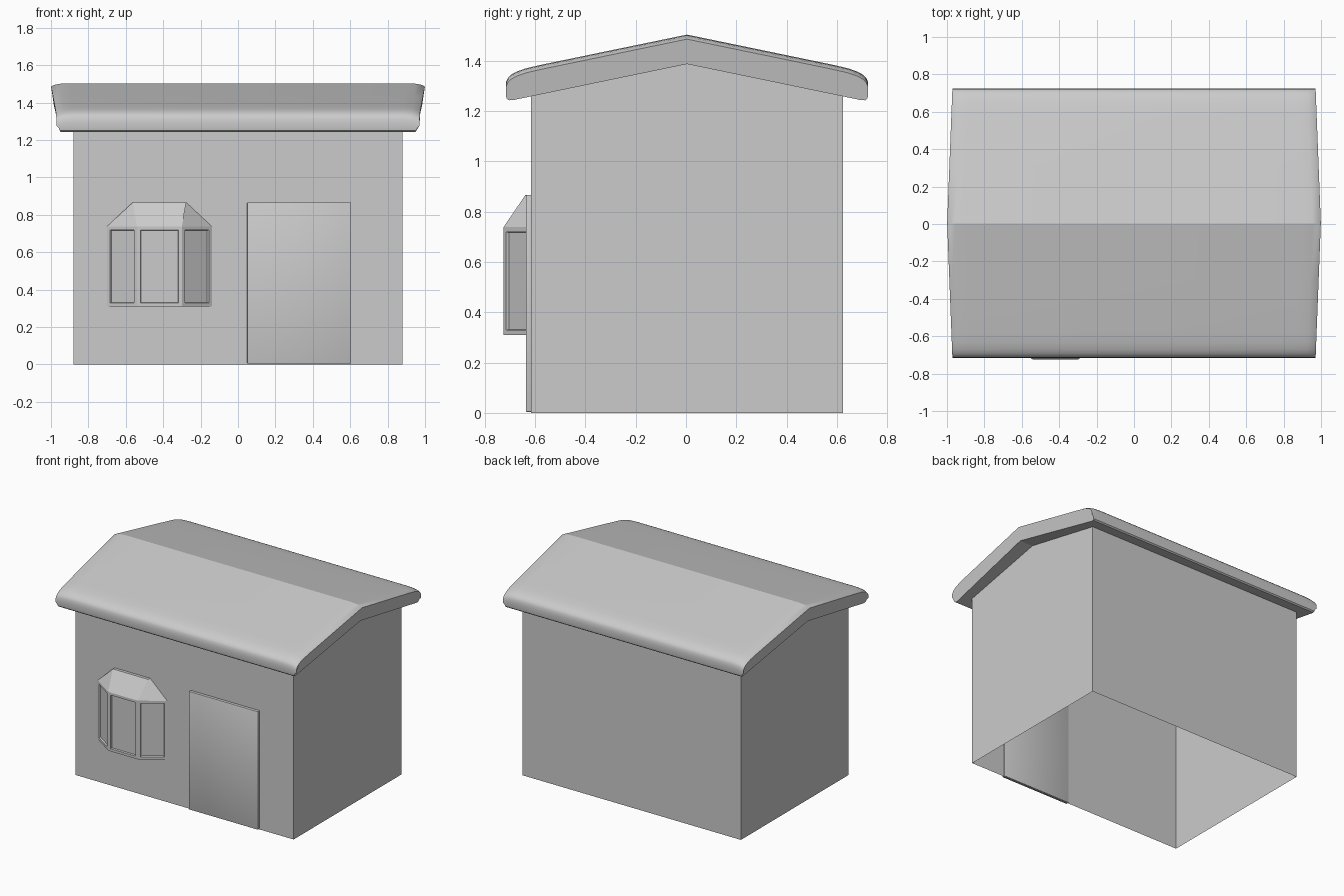
import bpy, bmesh, math

if "Cube" in bpy.data.objects:
    bpy.data.objects.remove(bpy.data.objects["Cube"])

OFF = 0.004  # ridge line position in y


def finish(name, bm, angle=None, recalc=True):
    if recalc:
        bmesh.ops.recalc_face_normals(bm, faces=bm.faces[:])
    me = bpy.data.meshes.new(name)
    bm.to_mesh(me)
    bm.free()
    ob = bpy.data.objects.new(name, me)
    bpy.context.collection.objects.link(ob)
    if angle:
        bpy.ops.object.select_all(action='DESELECT')
        ob.select_set(True)
        bpy.context.view_layer.objects.active = ob
        bpy.ops.object.shade_smooth_by_angle(angle=math.radians(angle))
    return ob


# House walls: gabled shell, open underneath, topped by the roof
bm = bmesh.new()
X, Y, EAVE, PEAK = 0.88, 0.62, 1.262, 1.39
plan = [(-X, -Y), (X, -Y), (X, Y), (-X, Y)]
lo = [bm.verts.new((x, y + OFF, 0)) for x, y in plan]
hi = [bm.verts.new((x, y + OFF, EAVE)) for x, y in plan]
peak = {s: bm.verts.new((s * X, OFF, PEAK)) for s in (-1, 1)}
bm.faces.new((lo[0], lo[1], hi[1], hi[0]))
bm.faces.new((lo[1], lo[2], hi[2], peak[1], hi[1]))
bm.faces.new((lo[2], lo[3], hi[3], hi[2]))
bm.faces.new((lo[3], lo[0], hi[0], peak[-1], hi[3]))
finish("walls", bm, recalc=False)

# Roof: folded slab with rounded eaves and softened, slightly tapered ends
top = [(0, 1.503), (0.3, 1.441), (0.58, 1.383), (0.64, 1.369), (0.675, 1.357),
       (0.697, 1.345), (0.711, 1.332), (0.718, 1.318), (0.72, 1.295)]
under = [(0.72, 1.265), (0.717, 1.25), (0.708, 1.242), (0.69, 1.243), (0.3, 1.324), (0, 1.386)]
half = [(v, z, True) for v, z in top] + [(v, z, False) for v, z in under]
n = len(half)
profile = half + [(-v, z, t) for v, z, t in half[-2:0:-1]]
# (end position, drop of the upper surface)
stations = [(0.90, 0.0), (0.95, 0.003), (0.98, 0.009), (0.995, 0.018)]
stations = [(-x, d) for x, d in stations[::-1]] + stations
bm = bmesh.new()
rings = []
for x, drop in stations:
    ring = []
    for v, z, is_top in profile:
        a = abs(v) / 0.72
        mid = 1.443 - 0.206 * abs(v)
        k = 1 - 0.028 * a - max(0, mid - z) * (0.25 + 0.15 * a)
        ring.append(bm.verts.new((x * k * 1.004, v + OFF, z - (drop if is_top else 0))))
    rings.append(ring)
m = len(profile)
for a, b in zip(rings, rings[1:]):
    for i in range(m):
        j = (i + 1) % m
        bm.faces.new((a[i], a[j], b[j], b[i]))
for ring in (rings[0], rings[-1]):
    bm.faces.new(ring[:n])
    bm.faces.new(ring[n - 1:] + ring[:1])
finish("roof", bm, 22.5)

# Door: thin slab with softened edges
bm = bmesh.new()
bmesh.ops.create_cube(bm, size=1)
for v in bm.verts:
    v.co = (0.327 + v.co.x * 0.556, -0.624 + v.co.y * 0.024, 0.435 + v.co.z * 0.862)
bmesh.ops.bevel(bm, geom=bm.edges[:], offset=0.004, segments=2, affect='EDGES', profile=0.5)
finish("door", bm, 30)

# Bay window: three framed panes around a trapezoid plan
CX, WALL, FRONT = -0.42, -0.616, -0.725
bay = [(-0.28, WALL), (-0.12, FRONT), (0.12, FRONT), (0.28, WALL)]


def level(bm, pts, z):
    return [bm.verts.new((CX + x, y, z)) for x, y in pts]


bm = bmesh.new()
lo, hi = level(bm, bay, 0.31), level(bm, bay, 0.738)
panes = [bm.faces.new((lo[i], lo[i + 1], hi[i + 1], hi[i])) for i in range(3)]
bm.faces.new(lo[::-1])
bm.normal_update()
bmesh.ops.inset_individual(bm, faces=panes, thickness=0.019, use_even_offset=True)
bmesh.ops.inset_individual(bm, faces=panes, thickness=0.003, depth=-0.012, use_even_offset=True)
finish("bay_window", bm, recalc=False)

# Bay window roof: hipped cap running back to the wall
bm = bmesh.new()
lo = level(bm, bay, 0.738)
hi = level(bm, [(-0.143, WALL), (-0.143, -0.638), (0.143, -0.638), (0.143, WALL)], 0.866)
for i in range(3):
    bm.faces.new((lo[i], lo[i + 1], hi[i + 1], hi[i]))
bm.faces.new(hi)
finish("bay_window_roof", bm, recalc=False)
